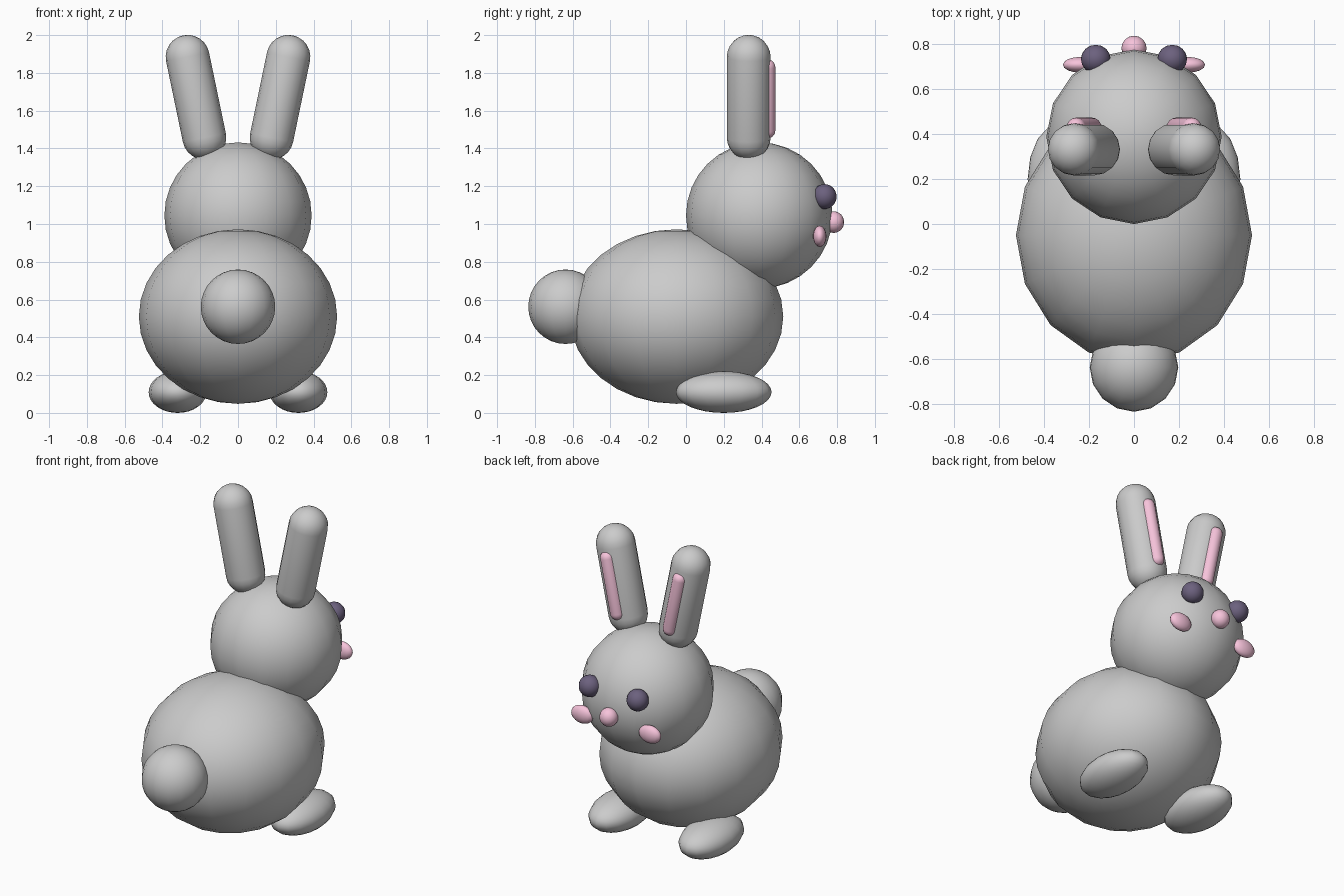
import bpy, bmesh
from math import sin, cos, pi, atan2, hypot
from mathutils import Matrix, Vector

if "Cube" in bpy.data.objects:
    bpy.data.objects.remove(bpy.data.objects["Cube"])


def colour(name, rgb):
    m = bpy.data.materials.new(name)
    m.diffuse_color = (*rgb, 1)
    m.use_nodes = True
    m.node_tree.nodes["Principled BSDF"].inputs["Base Color"].default_value = m.diffuse_color
    return m


PINK = colour("pink", (0.93, 0.55, 0.71))
DARK = colour("dark", (0.15, 0.12, 0.21))


def finish(name, bm, matrix, mat=None):
    bm.transform(matrix)
    bmesh.ops.recalc_face_normals(bm, faces=bm.faces)
    for f in bm.faces:
        f.smooth = True
    me = bpy.data.meshes.new(name)
    bm.to_mesh(me)
    bm.free()
    if mat:
        me.materials.append(mat)
    ob = bpy.data.objects.new(name, me)
    bpy.context.collection.objects.link(ob)
    return ob


def ellipsoid(name, centre, radii, mat=None, seg=16, rings=16):
    bm = bmesh.new()
    bmesh.ops.create_uvsphere(bm, u_segments=seg, v_segments=rings, radius=1)
    return finish(name, bm, Matrix.Translation(centre) @ Matrix.Diagonal((*radii, 1)), mat)


def capsule(name, a, b, r, mat=None, seg=16, cap=6):
    # half profile spun about z, then aimed from a to b
    a, b = Vector(a), Vector(b)
    h = (b - a).length
    lower = [(r * sin(t), -r * cos(t)) for t in [i * pi / 2 / cap for i in range(cap + 1)]]
    profile = lower + [(x, h - z) for x, z in reversed(lower)]
    bm = bmesh.new()
    vs = [bm.verts.new((x, 0, z)) for x, z in profile]
    es = [bm.edges.new(p) for p in zip(vs, vs[1:])]
    bmesh.ops.spin(bm, geom=vs + es, cent=(0, 0, 0), axis=(0, 0, 1),
                   angle=2 * pi, steps=seg, use_duplicate=False)
    bmesh.ops.remove_doubles(bm, verts=bm.verts, dist=1e-4)
    tilt = Matrix.Rotation(atan2(b.x - a.x, b.z - a.z), 4, 'Y')
    return finish(name, bm, Matrix.Translation(a) @ tilt, mat)


# body, head, tail, nose
ellipsoid("body", (0, -0.05, 0.51), (0.525, 0.565, 0.462))
ellipsoid("head", (0, 0.388, 1.045), (0.39, 0.388, 0.387))
ellipsoid("tail", (0, -0.638, 0.562), (0.197, 0.197, 0.197))
ellipsoid("nose", (0, 0.782, 1.01), (0.056, 0.055, 0.057), PINK)

# paired parts
for side, s in (("left", -1), ("right", 1)):
    ellipsoid(side + "_foot", (s * 0.32, 0.2, 0.11), (0.153, 0.253, 0.11))
    ellipsoid(side + "_eye", (s * 0.17, 0.733, 1.145), (0.066, 0.064, 0.066), DARK)
    ellipsoid(side + "_cheek", (s * 0.24, 0.708, 0.935), (0.076, 0.035, 0.056), PINK)
    capsule(side + "_ear", (s * 0.178, 0.332, 1.457), (s * 0.267, 0.332, 1.885), 0.116)
    capsule(side + "_inner_ear", (s * 0.187, 0.431, 1.495), (s * 0.257, 0.431, 1.83), 0.042, PINK)
